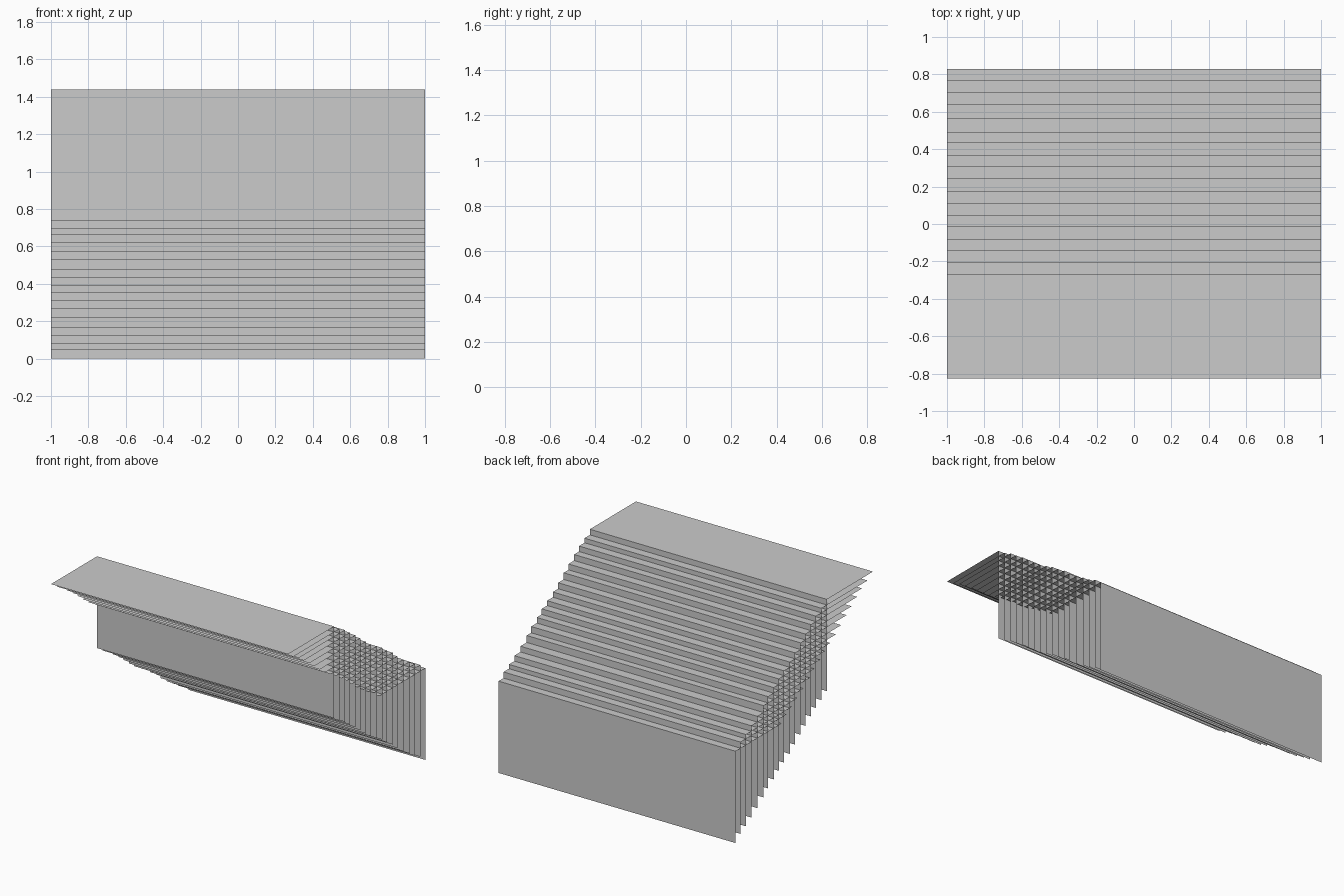
import bpy

if "Cube" in bpy.data.objects:
    bpy.data.objects.remove(bpy.data.objects["Cube"])

HALF_W = 1.0      # half width of every sheet
DEPTH = 0.555     # front-to-back size of a horizontal sheet
HEIGHT = 0.70     # height of a vertical sheet

# Back edge (y) and bottom edge (z) of each step, from lowest/back to highest/front
BACK_Y = [0.83, 0.77, 0.705, 0.64, 0.567, 0.492, 0.438, 0.37, 0.31,
          0.245, 0.176, 0.112, 0.046, -0.012, -0.08, -0.139, -0.205, -0.27]
BASE_Z = [0.0, 0.047, 0.08, 0.122, 0.166, 0.219, 0.267, 0.31, 0.353,
          0.39, 0.43, 0.476, 0.527, 0.572, 0.618, 0.66, 0.695, 0.738]


def sheet(name, a, b):
    """Thin sheet across the full width between two (y, z) points."""
    verts = [(-HALF_W, *a), (HALF_W, *a), (HALF_W, *b), (-HALF_W, *b)]
    mesh = bpy.data.meshes.new(name)
    mesh.from_pydata(verts, [], [(0, 1, 2, 3)])
    obj = bpy.data.objects.new(name, mesh)
    bpy.context.collection.objects.link(obj)
    return obj


for i, (y, z) in enumerate(zip(BACK_Y, BASE_Z), 1):
    top = z + HEIGHT
    # Step surface, reaching forward under the steps above
    sheet(f"tread_{i:02d}", (y - DEPTH, top), (y, top))
    # Upright at the back edge, hanging down from the tread
    sheet(f"riser_{i:02d}", (y, top), (y, z))
